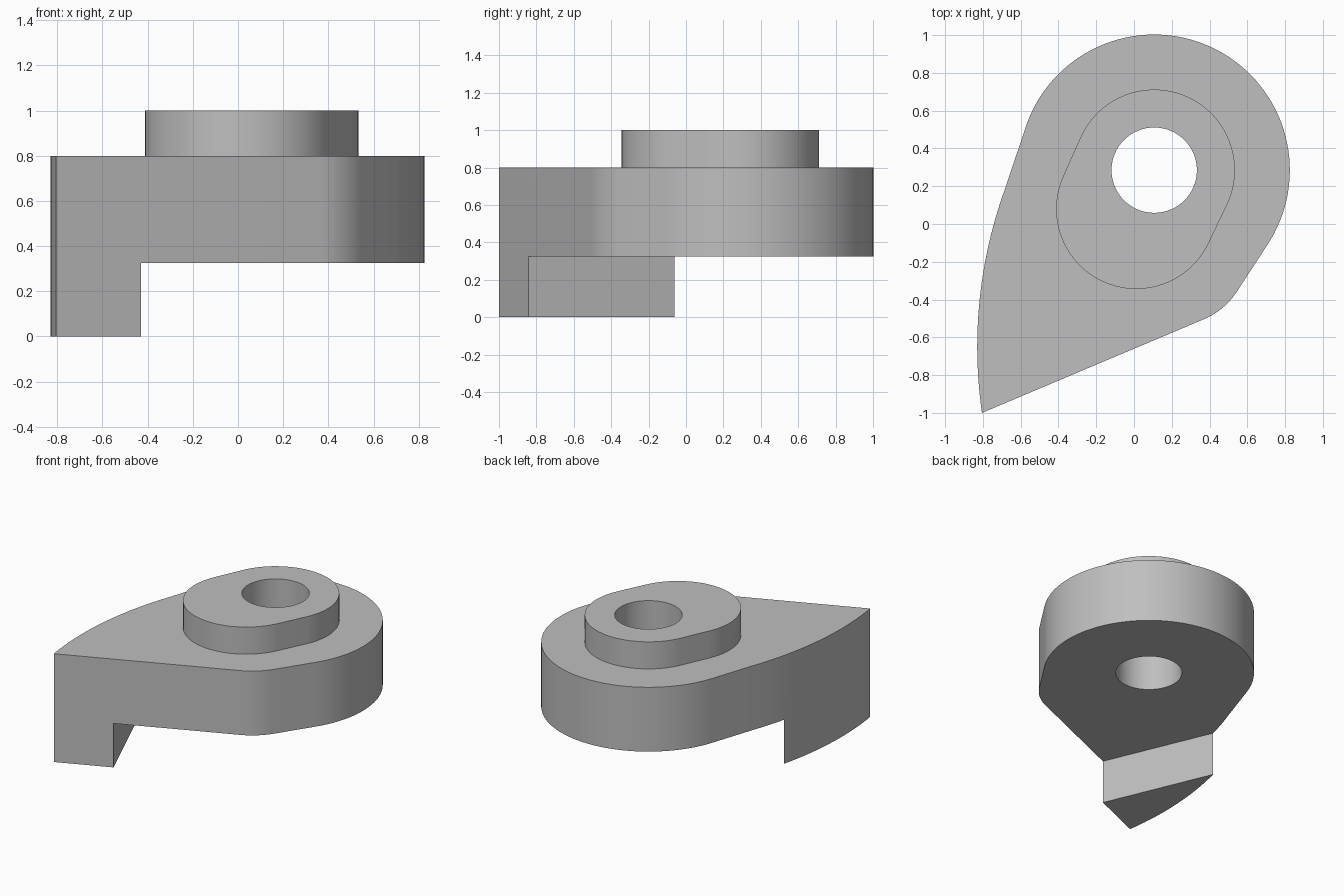
import bpy, bmesh
from math import radians, cos, sin, pi, atan2
from mathutils import Vector

cube = bpy.data.objects.get("Cube")
if cube:
    bpy.data.objects.remove(cube, do_unlink=True)

grey = bpy.data.materials.new("plain grey")
grey.use_nodes = True
grey.diffuse_color = (0.52, 0.52, 0.52, 1)
grey.node_tree.nodes["Principled BSDF"].inputs["Base Color"].default_value = grey.diffuse_color


def arc(cx, cy, r, start, end, steps):
    """Points on an arc, angles in degrees."""
    angles = [radians(start + (end - start) * i / steps) for i in range(steps + 1)]
    return [(cx + r * cos(a), cy + r * sin(a)) for a in angles]


def prism(name, outline, z0, z1):
    """Extrude a counter-clockwise outline between two heights."""
    bm = bmesh.new()
    face = bm.faces.new([bm.verts.new((x, y, z0)) for x, y in outline])
    top = bmesh.ops.extrude_face_region(bm, geom=[face])["geom"]
    bmesh.ops.translate(bm, vec=(0, 0, z1 - z0),
                        verts=[v for v in top if isinstance(v, bmesh.types.BMVert)])
    bmesh.ops.recalc_face_normals(bm, faces=bm.faces)
    mesh = bpy.data.meshes.new(name)
    bm.to_mesh(mesh)
    bm.free()
    mesh.materials.append(grey)
    obj = bpy.data.objects.new(name, mesh)
    bpy.context.collection.objects.link(obj)
    return obj


def combine(target, tool, operation):
    """Apply a boolean and discard the tool."""
    bpy.ops.object.select_all(action="DESELECT")
    bpy.context.view_layer.objects.active = target
    target.select_set(True)
    mod = target.modifiers.new(operation.lower(), "BOOLEAN")
    mod.operation, mod.object, mod.solver = operation, tool, "EXACT"
    bpy.ops.object.modifier_apply(modifier=mod.name)
    bpy.data.objects.remove(tool, do_unlink=True)


HUB = (0.107, 0.285)
PLATE_BOTTOM, PLATE_TOP, BOSS_TOP = 0.325, 0.8, 1.0

# Teardrop body: pointed tip, rounded corner, round hub and curved flank
outline = [(-0.805, -1.0)]
outline += arc(0.218, -0.145, 0.39, -67, -34, 10)
outline += arc(*HUB, 0.718, -34, 160, 64)
outline += arc(1.62, -0.65, 2.45, 160, 188, 28)[:-1]
body = prism("pawl_body", outline, 0, PLATE_TOP)

# Clear the underside, leaving the lug below the tip
corner = Vector((-0.43, -0.838))
across = Vector((0.921, 0.39))
along = Vector((-0.39, 0.921))
relief = [corner - along, corner - along + across * 3,
          corner + along * 3 + across * 3, corner + along * 3]
combine(body, prism("underside_cutter", relief, -1, PLATE_BOTTOM), "DIFFERENCE")

# Rounded boss around two offset centres
low = (0.012, 0.08)
side = math_angle = atan2(HUB[1] - low[1], HUB[0] - low[0]) * 180 / pi
boss_outline = arc(*HUB, 0.427, side - 90, side + 90, 40)
boss_outline += arc(*low, 0.424, side + 90, side + 270, 40)
boss = prism("boss", boss_outline, PLATE_TOP - 0.1, BOSS_TOP)
combine(body, boss, "UNION")

# Pivot hole through everything
hole = prism("hole_cutter", arc(*HUB, 0.226, 0, 360, 64)[:-1], -1, 2)
combine(body, hole, "DIFFERENCE")

bpy.ops.object.shade_smooth_by_angle(angle=radians(20))
